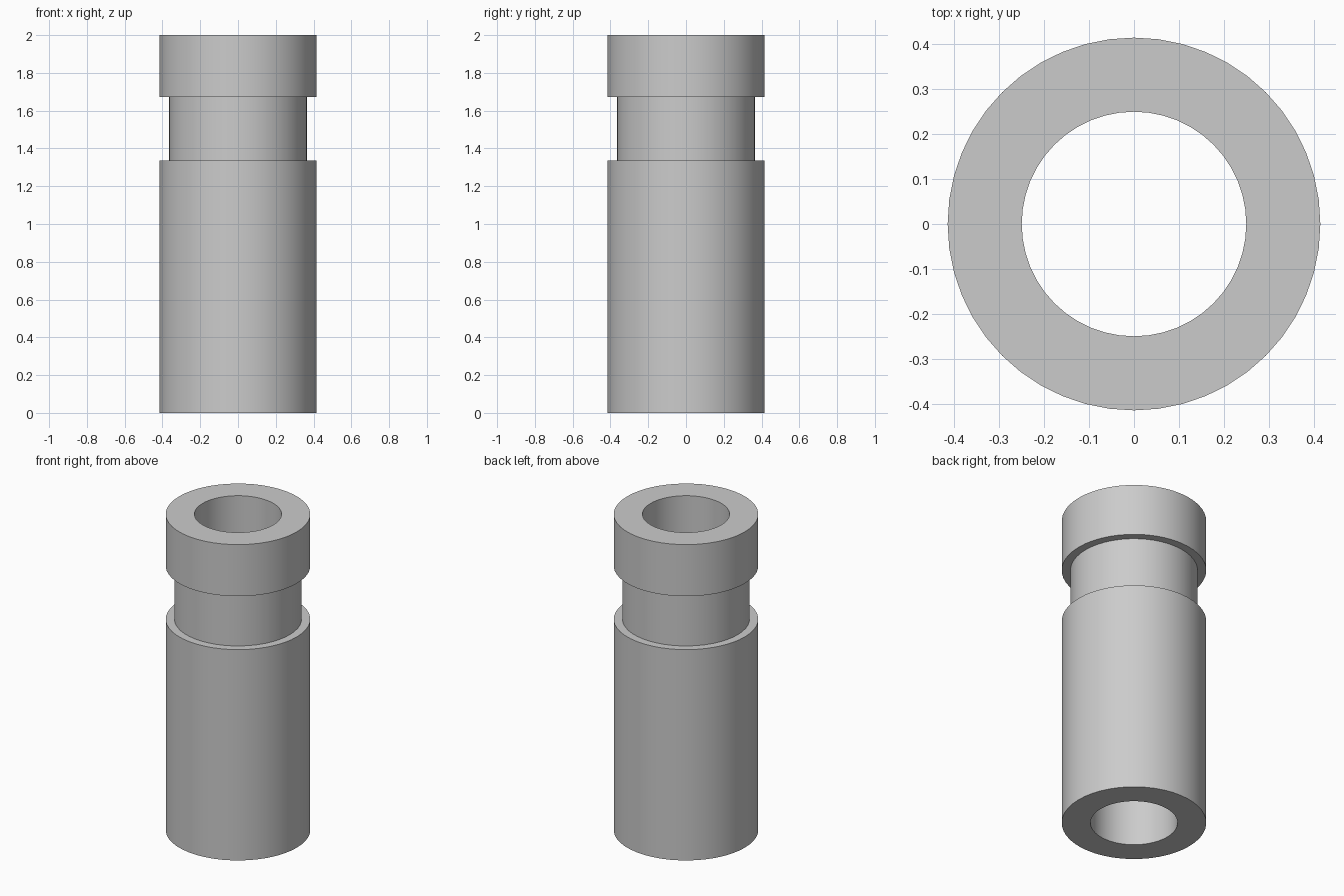
import bpy
import bmesh
import math

cube = bpy.data.objects.get("Cube")
if cube:
    bpy.data.objects.remove(cube, do_unlink=True)

SIDES = 48
OUTER, GROOVE, BORE = 0.415, 0.365, 0.25
GROOVE_LOW, GROOVE_HIGH, HEIGHT = 1.335, 1.673, 2.0

# Plain grey material
grey = bpy.data.materials.new("grey")
grey.use_nodes = True
colour = (0.6, 0.6, 0.6, 1)
grey.diffuse_color = colour
grey.node_tree.nodes["Principled BSDF"].inputs["Base Color"].default_value = colour

# Closed wall section, turned around the z axis
section = [
    (BORE, 0), (OUTER, 0),
    (OUTER, GROOVE_LOW), (GROOVE, GROOVE_LOW),
    (GROOVE, GROOVE_HIGH), (OUTER, GROOVE_HIGH),
    (OUTER, HEIGHT), (BORE, HEIGHT),
]

bm = bmesh.new()
rings = []
for radius, z in section:
    ring = []
    for i in range(SIDES):
        a = math.tau * i / SIDES
        ring.append(bm.verts.new((radius * math.cos(a), radius * math.sin(a), z)))
    rings.append(ring)
for k, low in enumerate(rings):
    high = rings[(k + 1) % len(rings)]
    for i in range(SIDES):
        j = (i + 1) % SIDES
        bm.faces.new((low[i], low[j], high[j], high[i]))
bmesh.ops.recalc_face_normals(bm, faces=bm.faces)

mesh = bpy.data.meshes.new("grooved_sleeve")
bm.to_mesh(mesh)
bm.free()
mesh.materials.append(grey)
sleeve = bpy.data.objects.new("grooved_sleeve", mesh)
bpy.context.collection.objects.link(sleeve)

# Smooth round walls with crisp rims
bpy.ops.object.select_all(action="DESELECT")
sleeve.select_set(True)
bpy.context.view_layer.objects.active = sleeve
bpy.ops.object.shade_smooth_by_angle(angle=math.radians(30))
